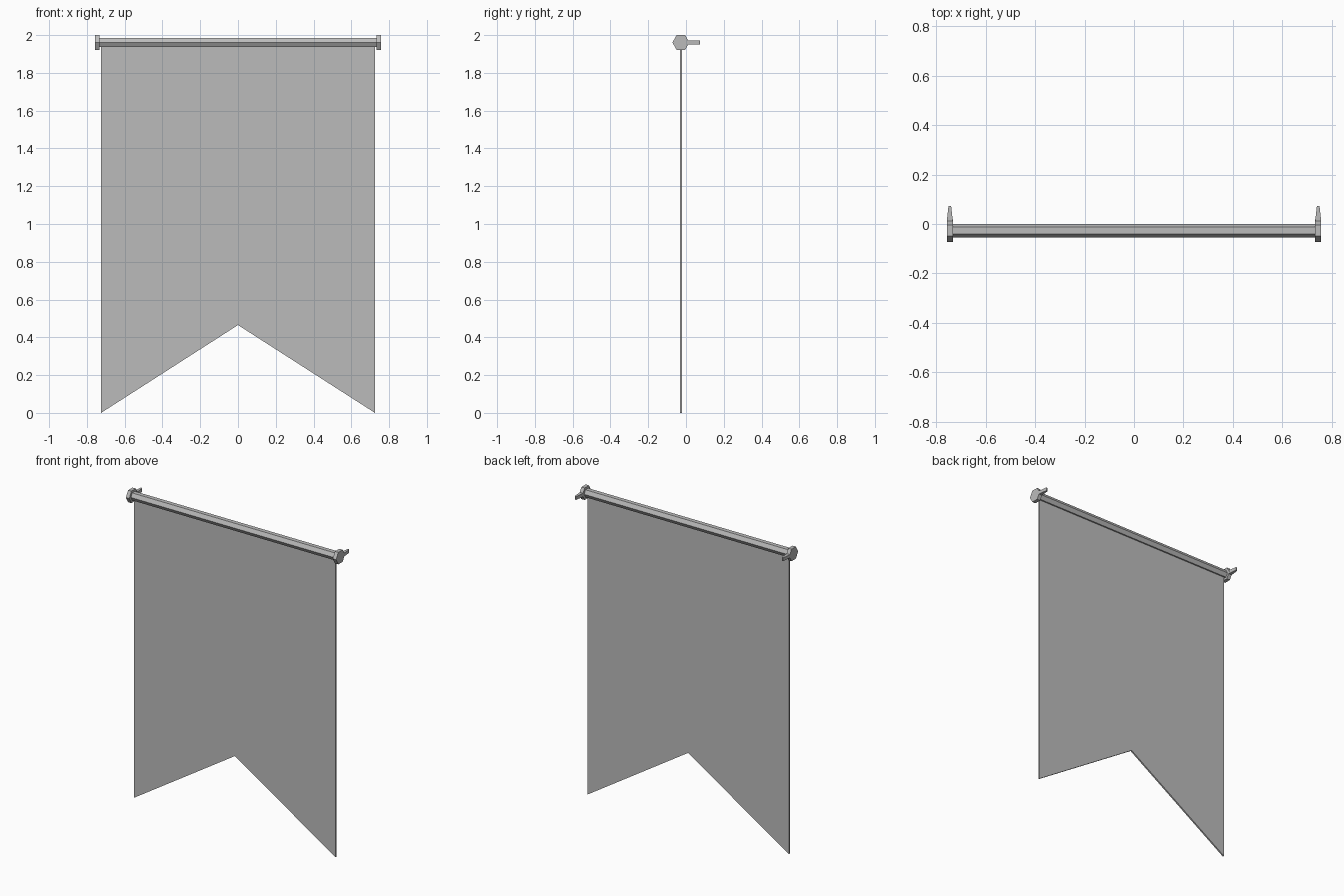
import bpy
import bmesh
from math import pi, cos, sin

if "Cube" in bpy.data.objects:
    bpy.data.objects.remove(bpy.data.objects["Cube"], do_unlink=True)

grey = bpy.data.materials.new("plain_grey")
grey.use_nodes = True
colour = (0.5, 0.5, 0.5, 1)
grey.diffuse_color = colour
grey.node_tree.nodes["Principled BSDF"].inputs["Base Color"].default_value = colour

AXIS_Y, AXIS_Z = -0.027, 1.961


def prism(name, outline, offset):
    """Extrude a flat outline along an offset vector."""
    bm = bmesh.new()
    face = bm.faces.new([bm.verts.new(p) for p in outline])
    extruded = bmesh.ops.extrude_face_region(bm, geom=[face])["geom"]
    verts = [v for v in extruded if isinstance(v, bmesh.types.BMVert)]
    bmesh.ops.translate(bm, verts=verts, vec=offset)
    bmesh.ops.recalc_face_normals(bm, faces=bm.faces)
    mesh = bpy.data.meshes.new(name)
    bm.to_mesh(mesh)
    bm.free()
    mesh.materials.append(grey)
    obj = bpy.data.objects.new(name, mesh)
    bpy.context.collection.objects.link(obj)
    return obj


def hexagon(x, radius):
    return [(x, AXIS_Y + radius * cos(i * pi / 3), AXIS_Z + radius * sin(i * pi / 3))
            for i in range(6)]


# Swallow-tailed cloth
cloth = [(-0.725, 0), (0, 0.465), (0.725, 0), (0.725, AXIS_Z), (-0.725, AXIS_Z)]
prism("banner_cloth", [(x, AXIS_Y - 0.005, z) for x, z in cloth], (0, 0.01, 0))

# Six-sided rod
prism("rod", hexagon(-0.74, 0.028), (1.48, 0, 0))

# End caps with tapered wall pegs
peg = [(-0.012, 0.012), (-0.011, 0.022), (-0.006, 0.068), (-0.004, 0.073),
       (0.004, 0.073), (0.006, 0.068), (0.011, 0.022), (0.012, 0.012)]
for side, s in (("left", 1), ("right", -1)):
    prism(side + "_end_cap", hexagon(s * 0.733, 0.045), (s * 0.024, 0, 0))
    prism(side + "_wall_peg", [(s * 0.745 + x, y, AXIS_Z - 0.011) for x, y in peg],
          (0, 0, 0.022))
